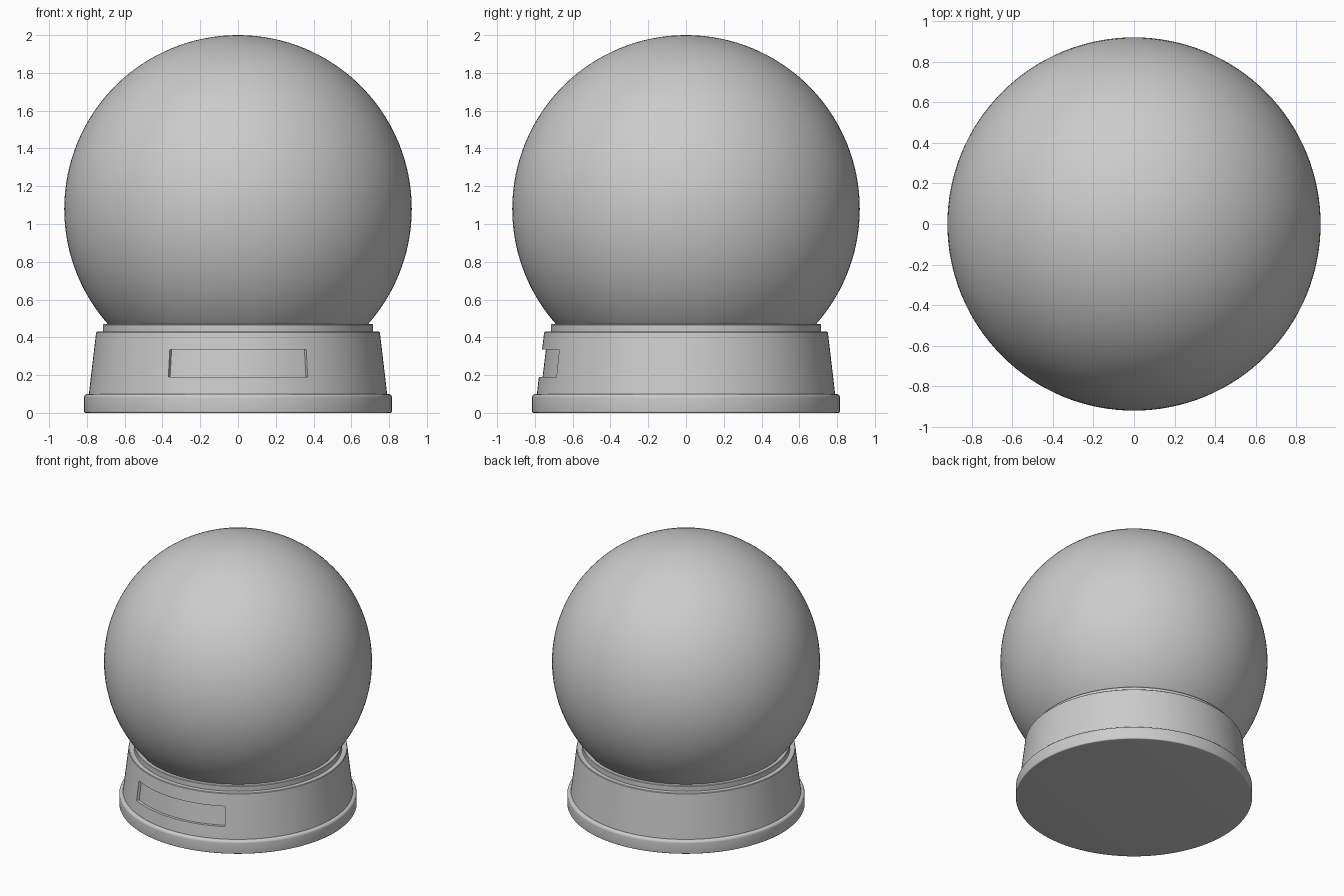
import bpy, bmesh
from math import sin, cos, pi, radians

if "Cube" in bpy.data.objects:
    bpy.data.objects.remove(bpy.data.objects["Cube"])

SEG = 140


def finish(name, bm):
    bmesh.ops.recalc_face_normals(bm, faces=bm.faces[:])
    me = bpy.data.meshes.new(name)
    bm.to_mesh(me)
    bm.free()
    ob = bpy.data.objects.new(name, me)
    bpy.context.collection.objects.link(ob)
    bpy.ops.object.select_all(action='DESELECT')
    ob.select_set(True)
    bpy.context.view_layer.objects.active = ob
    bpy.ops.object.shade_smooth_by_angle(angle=radians(32))
    return ob


def lathe(profile):
    """Closed solid of revolution from (radius, z) points, bottom to top.
    Segment 0 starts at the front (-y). Returns bmesh and the face rows."""
    bm = bmesh.new()
    rings = [[bm.verts.new((r * sin(2 * pi * i / SEG), -r * cos(2 * pi * i / SEG), z))
              for i in range(SEG)] for r, z in profile]
    rows = [[bm.faces.new((a[i], a[(i + 1) % SEG], b[(i + 1) % SEG], b[i]))
             for i in range(SEG)] for a, b in zip(rings, rings[1:])]
    bm.faces.new(rings[0][::-1])
    bm.faces.new(rings[-1])
    bm.normal_update()
    return bm, rows


def rounded(r, z, size, start, n=5):
    """Quarter-circle corner points around centre (r, z)."""
    return [(r + size * cos(radians(start + 90 * k / n)),
             z + size * sin(radians(start + 90 * k / n))) for k in range(n + 1)]


# Foot: flat disc with rounded rim
bm, _ = lathe(rounded(0.807, 0.008, 0.008, -90) + rounded(0.795, 0.08, 0.02, 0))
finish("base_foot", bm)

# Tapered base wall with a shallow curved plaque recess at the front
bm, rows = lathe([(0.79, 0.095), (0.779, 0.19), (0.762, 0.335), (0.751, 0.426), (0.747, 0.43)])
panel = [rows[1][i % SEG] for i in range(-11, 11)]
bmesh.ops.inset_region(bm, faces=panel, thickness=0.0005, depth=0.0, use_boundary=True)
for v in {v for f in panel for v in f.verts}:
    s = 1 - 0.02 / v.co.xy.length
    v.co.x *= s
    v.co.y *= s
finish("base_wall", bm)

# Collar that holds the globe
bm, _ = lathe([(0.715, 0.42), (0.715, 0.466), (0.711, 0.47)])
finish("collar", bm)

# Globe
bm = bmesh.new()
bmesh.ops.create_uvsphere(bm, u_segments=128, v_segments=64, radius=0.92)
bmesh.ops.translate(bm, verts=bm.verts[:], vec=(0, 0, 1.08))
finish("globe", bm)
